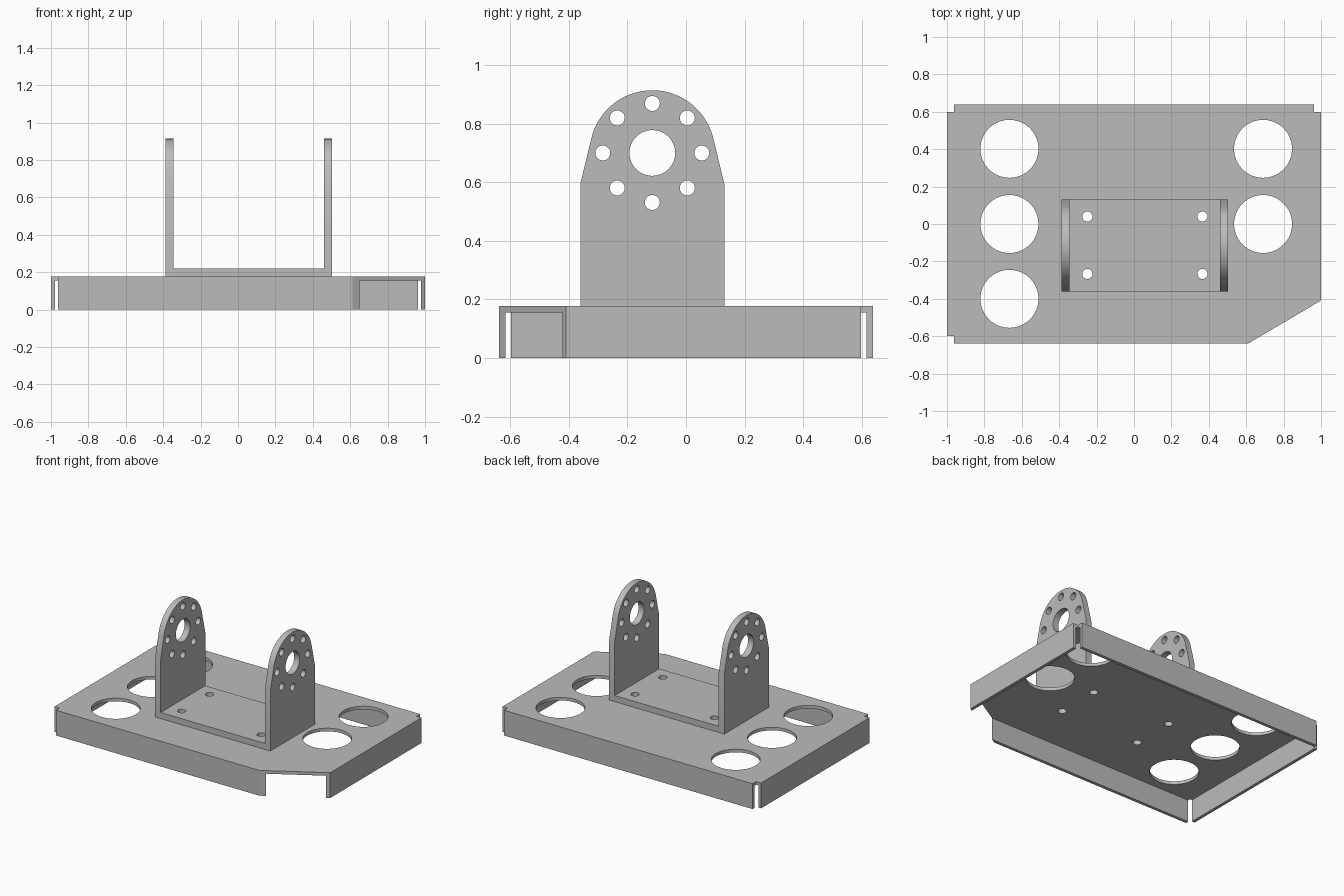
import bpy, bmesh
from math import sin, cos, pi, radians
from mathutils import Matrix

cube = bpy.data.objects.get("Cube")
if cube:
    bpy.data.objects.remove(cube, do_unlink=True)

metal = bpy.data.materials.new("brushed grey metal")
metal.use_nodes = True
GREY = (0.5, 0.5, 0.5, 1)
metal.diffuse_color = GREY
metal.node_tree.nodes["Principled BSDF"].inputs["Base Color"].default_value = GREY


def arc(cx, cy, r, start=0.0, end=2 * pi, n=64, closed=True):
    steps = n if closed else n - 1
    return [(cx + r * cos(start + (end - start) * i / steps),
             cy + r * sin(start + (end - start) * i / steps)) for i in range(n)]


def sheet(name, outline, low, high, holes=(), frame=Matrix()):
    """Flat outline with holes, extruded from low to high along the frame's own z."""
    curve = bpy.data.curves.new(name, 'CURVE')
    curve.dimensions = '2D'
    curve.fill_mode = 'BOTH'
    curve.extrude = (high - low) / 2
    for loop in [outline, *holes]:
        spline = curve.splines.new('POLY')
        spline.points.add(len(loop) - 1)
        for point, (u, v) in zip(spline.points, loop):
            point.co = (u, v, 0, 1)
        spline.use_cyclic_u = True
    obj = bpy.data.objects.new(name, curve)
    bpy.context.collection.objects.link(obj)
    bpy.ops.object.select_all(action='DESELECT')
    obj.select_set(True)
    bpy.context.view_layer.objects.active = obj
    bpy.ops.object.convert(target='MESH')
    obj = bpy.context.view_layer.objects.active
    obj.name = name
    mesh = obj.data
    bm = bmesh.new()
    bm.from_mesh(mesh)
    bmesh.ops.remove_doubles(bm, verts=bm.verts, dist=1e-5)
    bmesh.ops.recalc_face_normals(bm, faces=bm.faces)
    bm.to_mesh(mesh)
    bm.free()
    mesh.transform(frame @ Matrix.Translation((0, 0, (low + high) / 2)))
    mesh.materials.clear()
    mesh.materials.append(metal)
    bpy.ops.object.shade_smooth_by_angle(angle=radians(30))
    return obj


# Base tray: dimensions
X, Y = 1.0, 0.638           # outer half sizes
NX, NY = 0.962, 0.598       # corner relief notches
T, TOP = 0.022, 0.177       # sheet thickness and deck height
CX, CY = 0.612, -0.409      # ends of the cut front corner
SLOPE = (Y + CY) / (X - CX)

# Bracket dimensions
LEFT, RIGHT, BT = -0.388, 0.503, 0.043
MID, HALF = -0.115, 0.246   # centre and half width along y
SHOULDER, HUB, HEAD = 0.594, 0.70, 0.214

screw_holes = [arc(x, y, 0.027, n=32) for x in (-0.249, 0.366) for y in (0.04, -0.267)]
round_holes = [arc(x, y, 0.155) for x, y in
               ((-0.666, 0.402), (-0.666, 0), (-0.666, -0.4), (0.69, 0.402), (0.69, 0))]

# Deck with notched corners and one cut corner
deck = [(-X, -NY), (-NX, -NY), (-NX, -Y), (CX, -Y), (X, CY), (X, NY),
        (NX, NY), (NX, Y), (-NX, Y), (-NX, NY), (-X, NY)]
sheet("deck", deck, TOP - T, TOP, round_holes + screw_holes)

# Folded skirts below the deck, mitred along the cut corner
skirts = {
    "front_skirt": [(-NX, -Y), (CX, -Y), (CX + T / SLOPE, -Y + T), (-NX, -Y + T)],
    "back_skirt": [(-NX, Y - T), (NX, Y - T), (NX, Y), (-NX, Y)],
    "right_skirt": [(-X, -NY), (-X + T, -NY), (-X + T, NY), (-X, NY)],
    "left_skirt": [(X - T, CY - T * SLOPE), (X, CY), (X, NY), (X - T, NY)],
}
for name, outline in skirts.items():
    sheet(name, outline, 0, TOP - T)

# Bracket floor between the two arms
y0, y1 = MID - HALF, MID + HALF
sheet("bracket_floor", [(LEFT + BT, y0), (RIGHT - BT, y0), (RIGHT - BT, y1), (LEFT + BT, y1)],
      TOP, TOP + BT, screw_holes)

# Bracket arms: tapered plates with a round head, a hub hole and a ring of bolt holes
TANGENT = radians(14)
arm = [(y0, TOP), (y1, TOP), (y1, SHOULDER),
       *arc(MID, HUB, HEAD, TANGENT, pi - TANGENT, 40, False), (y0, SHOULDER)]
arm_holes = [arc(MID, HUB, 0.078)]
arm_holes += [arc(u, v, 0.0255, n=32) for u, v in arc(MID, HUB, 0.169, n=8)]
upright = Matrix(((0, 0, 1, 0), (1, 0, 0, 0), (0, 1, 0, 0), (0, 0, 0, 1)))
sheet("right_arm", arm, LEFT, LEFT + BT, arm_holes, upright)
sheet("left_arm", arm, RIGHT - BT, RIGHT, arm_holes, upright)
